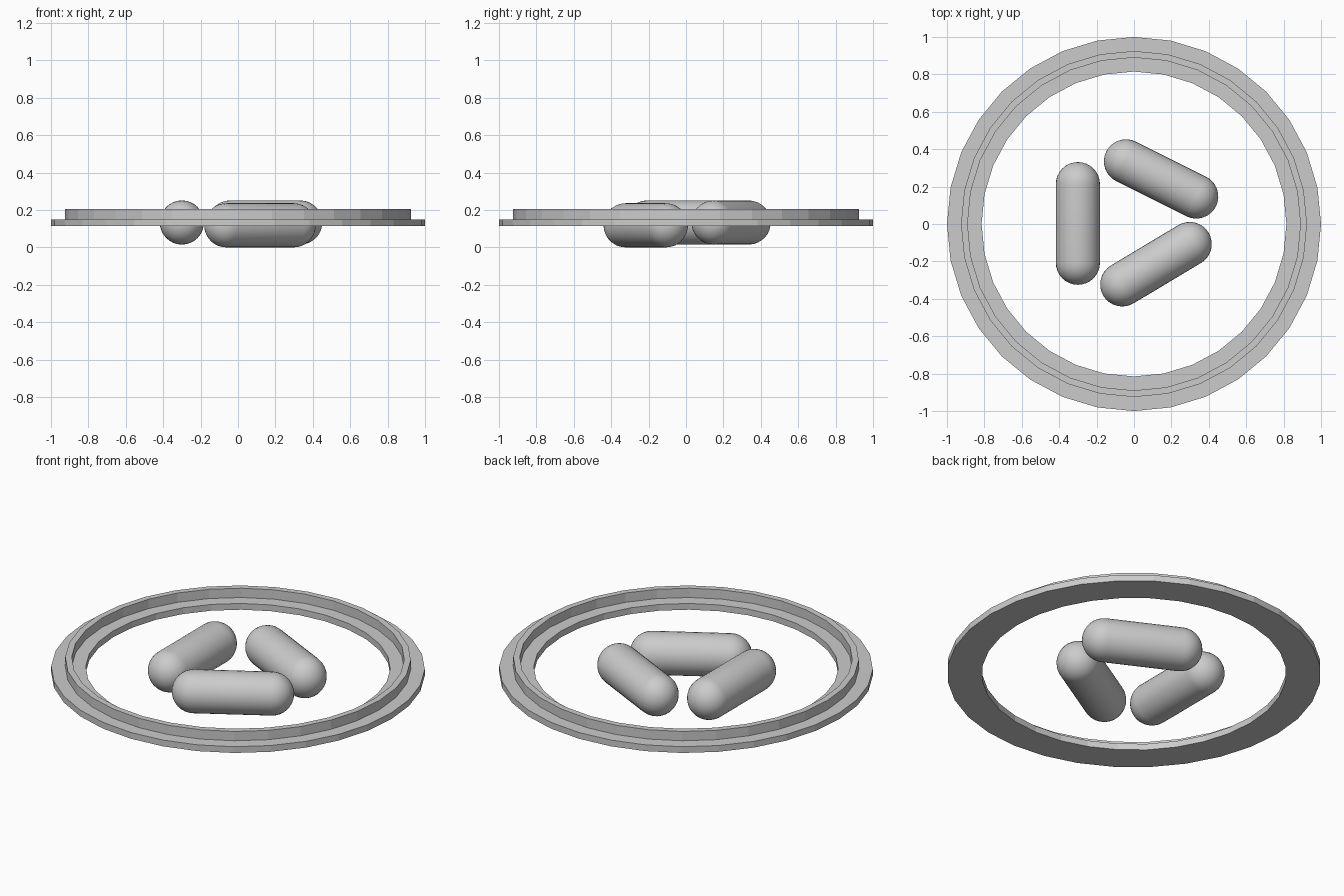
import bpy
import bmesh
from math import cos, sin, pi
from mathutils import Vector

if "Cube" in bpy.data.objects:
    bpy.data.objects.remove(bpy.data.objects["Cube"], do_unlink=True)

grey = bpy.data.materials.new("light_grey")
grey.use_nodes = True
colour = (0.6, 0.6, 0.6, 1)
grey.diffuse_color = colour
grey.node_tree.nodes["Principled BSDF"].inputs["Base Color"].default_value = colour


def lathe(name, profile, segments, closed):
    """Spin (radius, height) points about z; closed joins the last point to the first."""
    bm = bmesh.new()
    rings = []
    for r, z in profile:
        if r < 1e-6:
            rings.append([bm.verts.new((0, 0, z))] * segments)
        else:
            rings.append([bm.verts.new((r * cos(2 * pi * i / segments),
                                        r * sin(2 * pi * i / segments), z))
                          for i in range(segments)])
    pairs = list(zip(rings, rings[1:]))
    if closed:
        pairs.append((rings[-1], rings[0]))
    for a, b in pairs:
        for i in range(segments):
            j = (i + 1) % segments
            bm.faces.new(dict.fromkeys((a[i], a[j], b[j], b[i])))
    bmesh.ops.recalc_face_normals(bm, faces=bm.faces)
    mesh = bpy.data.meshes.new(name)
    bm.to_mesh(mesh)
    bm.free()
    mesh.materials.append(grey)
    obj = bpy.data.objects.new(name, mesh)
    bpy.context.collection.objects.link(obj)
    return obj


# Flat rim with a raised wall, one closed cross-section
BASE, STEP, TOP = 0.113, 0.15, 0.205
lathe("rim", [(0.815, BASE), (1, BASE), (1, STEP), (0.925, STEP),
              (0.925, TOP), (0.89, TOP), (0.89, STEP), (0.815, STEP)], 32, True)

# Three round-ended capsules lying inside the rim
RADIUS, HALF, STEPS = 0.118, 0.21, 8


def capsule(name, start, end):
    angles = [pi / 2 * k / STEPS for k in range(STEPS + 1)]
    cap = [(RADIUS * cos(a), HALF + RADIUS * sin(a)) for a in angles]
    profile = [(r, -z) for r, z in reversed(cap)] + cap
    obj = lathe(name, profile, 32, False)
    start, end = Vector(start), Vector(end)
    obj.location = (start + end) / 2
    obj.rotation_euler = (end - start).to_track_quat("Z", "Y").to_euler()
    obj.data.shade_smooth()


capsule("right_capsule", (-0.3, -0.207, 0.133), (-0.3, 0.213, 0.133))
capsule("back_capsule", (-0.043, 0.335, 0.133), (0.333, 0.147, 0.133))
capsule("front_capsule", (-0.063, -0.323, 0.118), (0.298, -0.107, 0.118))
